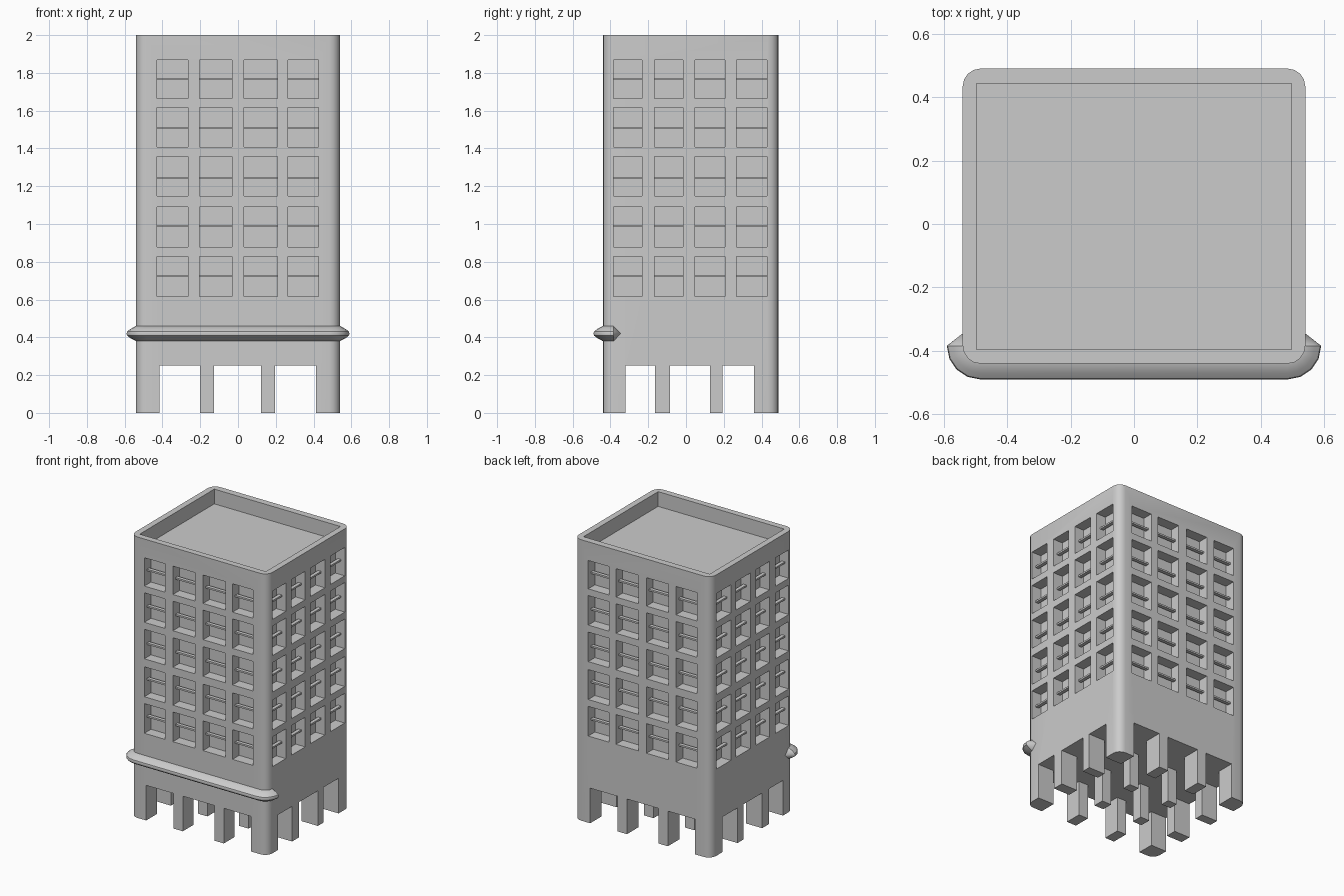
import bpy, bmesh, math
from mathutils import Matrix, Vector

if "Cube" in bpy.data.objects:
    bpy.data.objects.remove(bpy.data.objects["Cube"])

X0, X1, Y0, Y1 = -0.54, 0.54, -0.44, 0.49
DEPTH = 0.075
BAR = (0.03, 0.055)
ROWS = [(0.617, 0.828, 0.725), (0.877, 1.09, 0.99), (1.147, 1.357, 1.243),
        (1.407, 1.617, 1.508), (1.665, 1.867, 1.768)]
XCOLS = [(-0.43, -0.265), (-0.205, -0.032), (0.033, 0.208), (0.265, 0.427)]
YCOLS = [(-0.385, -0.233), (-0.168, -0.015), (0.047, 0.207), (0.267, 0.43)]


def box(bm, x, y, z):
    c = Vector(((x[0] + x[1]) / 2, (y[0] + y[1]) / 2, (z[0] + z[1]) / 2))
    size = (abs(x[1] - x[0]), abs(y[1] - y[0]), abs(z[1] - z[0]), 1)
    bmesh.ops.create_cube(bm, size=1, matrix=Matrix.Translation(c) @ Matrix.Diagonal(size))


def finish(bm, name):
    bmesh.ops.recalc_face_normals(bm, faces=bm.faces)
    me = bpy.data.meshes.new(name)
    bm.to_mesh(me)
    bm.free()
    ob = bpy.data.objects.new(name, me)
    bpy.context.collection.objects.link(ob)
    return ob


def smooth(ob):
    bpy.ops.object.select_all(action='DESELECT')
    ob.select_set(True)
    bpy.context.view_layer.objects.active = ob
    bpy.ops.object.shade_smooth_by_angle(angle=math.radians(32))


def boxes(name, items):
    bm = bmesh.new()
    for it in items:
        box(bm, *it)
    return finish(bm, name)


def cut(target, name, items):
    cutter = boxes(name, items)
    m = target.modifiers.new(name, 'BOOLEAN')
    m.operation, m.solver, m.object = 'DIFFERENCE', 'EXACT', cutter
    bpy.context.view_layer.objects.active = target
    bpy.ops.object.modifier_apply(modifier=m.name)
    bpy.data.objects.remove(cutter)


def on_facades(inner, outer, zfun):
    """Boxes for every window; inner/outer are depths behind the facade."""
    out = []
    for row in ROWS:
        z = zfun(row)
        for c in XCOLS:
            out += [(c, (Y0 + outer, Y0 + inner), z), (c, (Y1 - inner, Y1 - outer), z)]
        for c in YCOLS:
            out += [((X0 + outer, X0 + inner), c, z), ((X1 - inner, X1 - outer), c, z)]
    return out


# Tower block with rounded vertical corners
bm = bmesh.new()
box(bm, (X0, X1), (Y0, Y1), (0, 2))
uprights = [e for e in bm.edges if abs(e.verts[0].co.z - e.verts[1].co.z) > 1]
bmesh.ops.bevel(bm, geom=uprights, offset=0.056, segments=4, profile=0.5, affect='EDGES')
tower = finish(bm, "tower")

# Roof recess, window recesses, open ground floor leaving a grid of columns
cut(tower, "roof_recess", [((-0.497, 0.497), (-0.396, 0.443), (1.895, 2.2))])
cut(tower, "window_recesses", on_facades(DEPTH, -0.05, lambda r: r[:2]))
cut(tower, "passages_front", [(x, (-1, 1), (-0.2, 0.25)) for x in
                              [(-0.415, -0.2), (-0.127, 0.122), (0.197, 0.412)]])
cut(tower, "passages_side", [((-1, 1), y, (-0.2, 0.25)) for y in
                             [(-0.32, -0.163), (-0.085, 0.127), (0.192, 0.36)]])
smooth(tower)

# Horizontal bar across each window
boxes("window_bars", on_facades(BAR[1], BAR[0], lambda r: (r[2] - 0.006, r[2] + 0.006)))

# Rounded ledge wrapping the front and its two corners
profile = [(-0.02, 0.38), (0.0, 0.38), (0.03, 0.396), (0.047, 0.409), (0.05, 0.42),
           (0.047, 0.431), (0.03, 0.444), (0.0, 0.46), (-0.02, 0.46)]
R = 0.056
path = []
for cx, start in ((X0 + R, 180), (X1 - R, 270)):
    for i in range(5):
        a = math.radians(start + i * 22.5)
        n = Vector((math.cos(a), math.sin(a)))
        path.append((Vector((cx, Y0 + R)) + n * R, n))
bm = bmesh.new()
rings = [[bm.verts.new((*(p + n * o), z)) for o, z in profile] for p, n in path]
k = len(profile)
for a, b in zip(rings, rings[1:]):
    for i in range(k):
        j = (i + 1) % k
        bm.faces.new((a[i], a[j], b[j], b[i]))
for ring, sx in ((rings[0], X0), (rings[-1], X1)):
    tip = bm.verts.new((sx, -0.345, 0.42))
    for i in range(k):
        bm.faces.new((ring[i], ring[(i + 1) % k], tip))
smooth(finish(bm, "front_ledge"))
